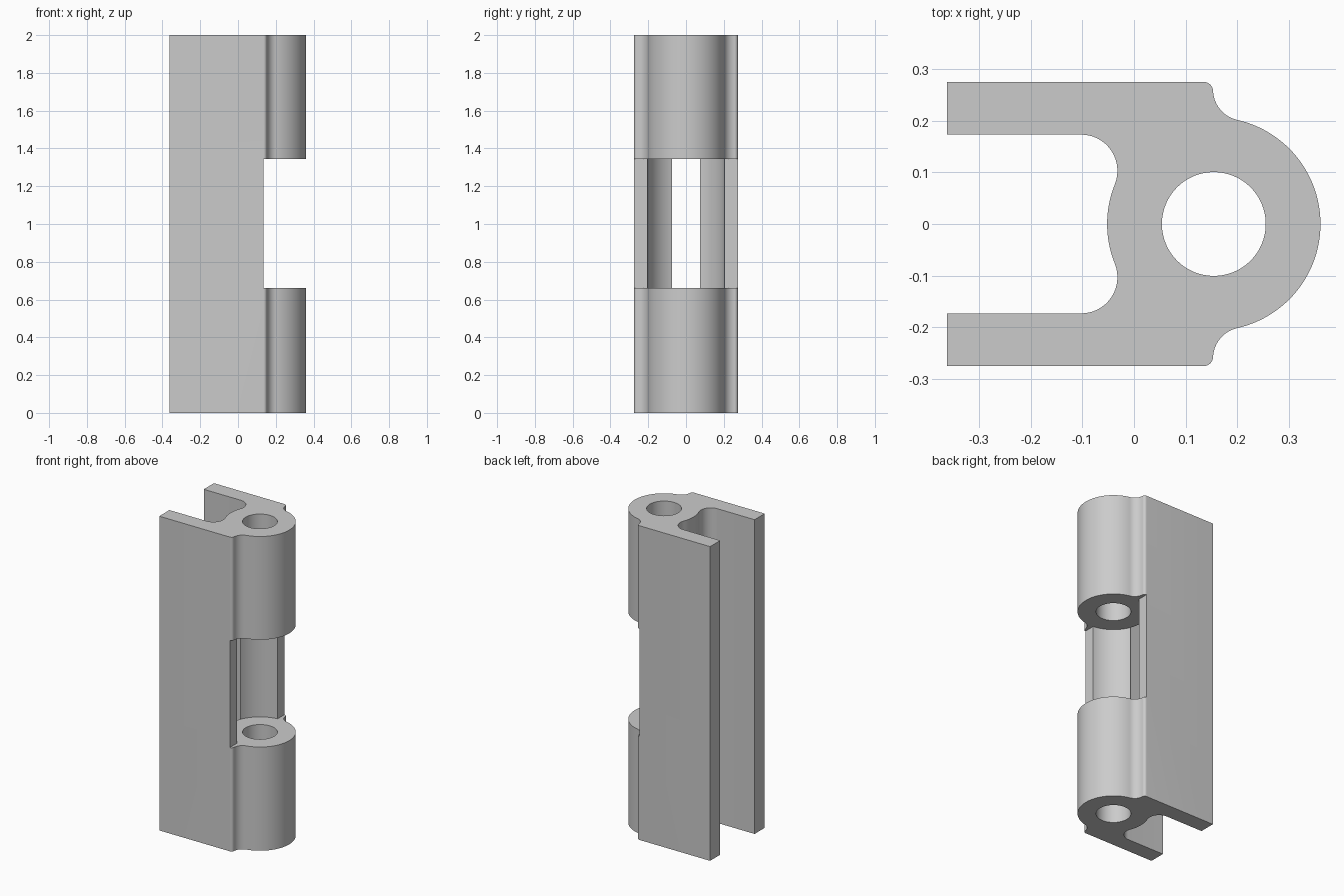
import bpy
import bmesh
from math import acos, asin, atan2, cos, pi, sin, sqrt

if "Cube" in bpy.data.objects:
    bpy.data.objects.remove(bpy.data.objects["Cube"], do_unlink=True)

AXIS = 0.1545      # x of the pin axis
RADIUS = 0.2065    # outer radius of the knuckle
BORE = 0.1005
BACK = -0.362      # open end of the channel
WIDTH = 0.275      # half width
INNER = 0.173      # inner face of each flange
HEIGHT = 2.0

grey = bpy.data.materials.new("plain grey")
grey.use_nodes = True
colour = (0.6, 0.6, 0.6, 1)
grey.diffuse_color = colour
grey.node_tree.nodes["Principled BSDF"].inputs["Base Color"].default_value = colour


def arc(cx, cy, r, start, end, steps):
    angles = [start + (end - start) * i / steps for i in range(steps + 1)]
    return [(cx + r * cos(a), cy + r * sin(a)) for a in angles]


def mirrored(half):
    """Close a half outline by reflecting it in y and dropping repeats."""
    outline = []
    for p in half + [(x, -y) for x, y in reversed(half)]:
        if all((p[0] - q[0]) ** 2 + (p[1] - q[1]) ** 2 > 1e-9 for q in outline):
            outline.append(p)
    return outline


def prism(name, outline, bottom, top):
    bm = bmesh.new()
    face = bm.faces.new([bm.verts.new((x, y, bottom)) for x, y in outline])
    result = bmesh.ops.extrude_face_region(bm, geom=[face])
    for item in result["geom"]:
        if isinstance(item, bmesh.types.BMVert):
            item.co.z = top
    bmesh.ops.recalc_face_normals(bm, faces=bm.faces)
    mesh = bpy.data.meshes.new(name)
    bm.to_mesh(mesh)
    bm.free()
    mesh.materials.append(grey)
    obj = bpy.data.objects.new(name, mesh)
    bpy.context.collection.objects.link(obj)
    return obj


def cut(target, cutter):
    cutter.hide_render = True
    mod = target.modifiers.new("cut", "BOOLEAN")
    mod.operation = "DIFFERENCE"
    mod.solver = "EXACT"
    mod.object = cutter
    bpy.context.view_layer.objects.active = target
    bpy.ops.object.modifier_apply(modifier=mod.name)
    bpy.data.objects.remove(cutter, do_unlink=True)


# Outer neck fillet, tangent to the knuckle
neck_r, neck_y = 0.06, 0.26
neck_dx = sqrt((RADIUS + neck_r) ** 2 - neck_y ** 2)
neck_angle = atan2(neck_y, neck_dx)
shoulder = AXIS + neck_dx - neck_r

# Inner channel fillet, tangent to the rounded channel floor
root_r = 0.07
root_y = INNER - root_r
root_dx = -sqrt((RADIUS + root_r) ** 2 - root_y ** 2)
root_angle = atan2(root_y, root_dx)
corner_r = 0.018

half = arc(AXIS, 0, RADIUS, 0, neck_angle, 24)
half += arc(AXIS + neck_dx, neck_y, neck_r, neck_angle + pi, pi, 12)
half += arc(shoulder - corner_r, WIDTH - corner_r, corner_r, 0, pi / 2, 8)
half += [(BACK, WIDTH), (BACK, INNER)]
half += arc(AXIS + root_dx, root_y, root_r, pi / 2, root_angle - pi, 16)
half += arc(AXIS, 0, RADIUS, root_angle, pi, 8)
body = prism("hinge_bracket", mirrored(half), 0, HEIGHT)

# Pin bore
bore = arc(AXIS, 0, BORE, 0, 2 * pi, 64)[:-1]
cut(body, prism("bore_cutter", bore, -0.1, HEIGHT + 0.1))

# Gap between the knuckles: flat shoulders, round socket, open slot behind
gap_r = RADIUS - 0.001
gap_x = 0.135
slot_angle = pi - asin(0.074 / gap_r)
half = [(0.5, 0.4), (gap_x, 0.4)]
half += arc(AXIS, 0, gap_r, acos((gap_x - AXIS) / gap_r), slot_angle, 20)
half += [(AXIS + 0.26 * cos(slot_angle), 0.26 * sin(slot_angle))]
cut(body, prism("gap_cutter", mirrored(half), 0.66, 1.343))

bpy.ops.object.select_all(action="DESELECT")
body.select_set(True)
bpy.context.view_layer.objects.active = body
bpy.ops.object.shade_smooth_by_angle(angle=pi / 6)
